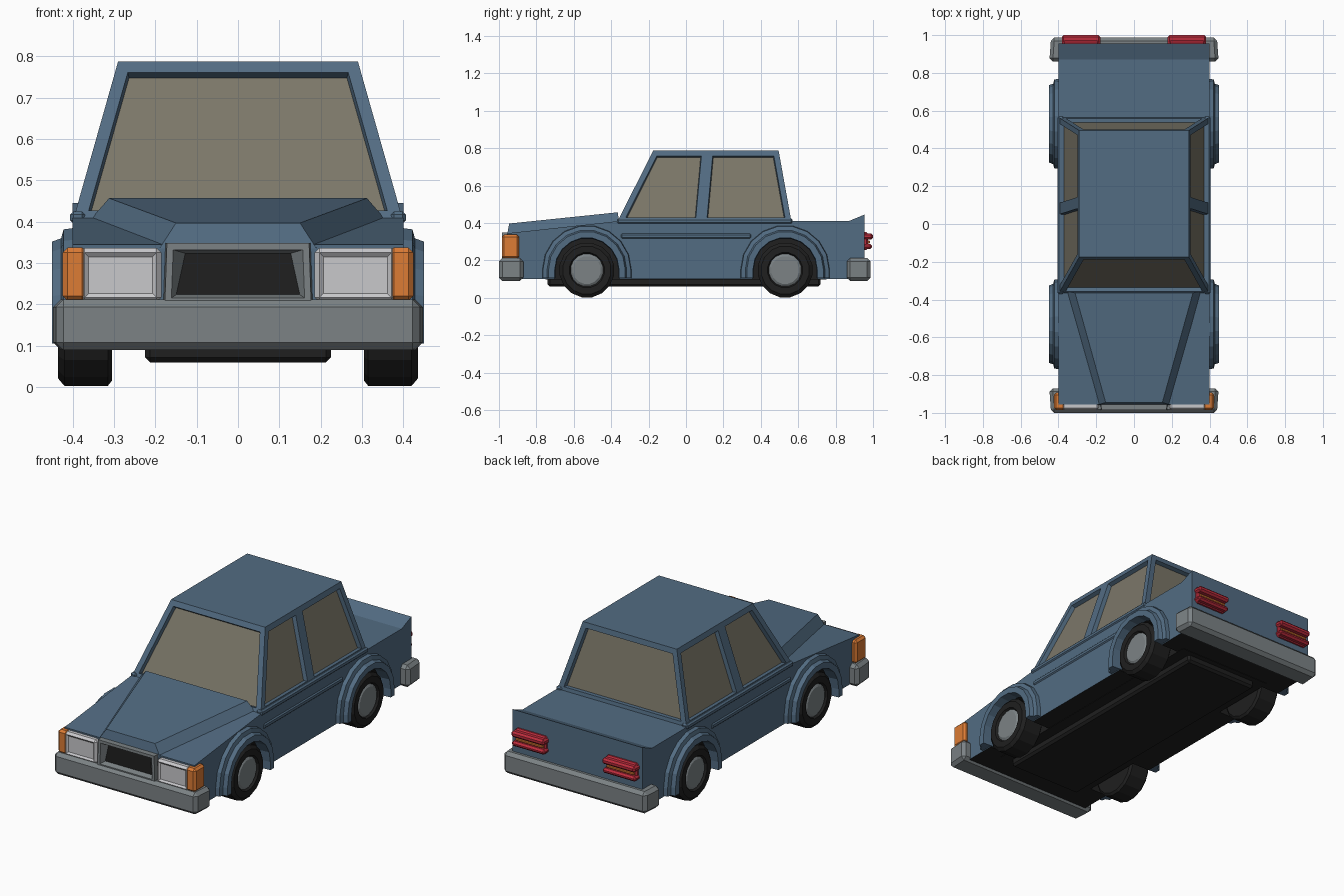
import bpy, bmesh, math
from mathutils import Vector, Matrix

if "Cube" in bpy.data.objects:
    bpy.data.objects.remove(bpy.data.objects["Cube"])


def material(name, r, g, b):
    m = bpy.data.materials.new(name)
    m.diffuse_color = (r, g, b, 1)
    m.use_nodes = True
    m.node_tree.nodes["Principled BSDF"].inputs["Base Color"].default_value = m.diffuse_color
    return m


BLUE = material("blue paint", 0.085, 0.15, 0.225)
GLASS = material("tinted glass", 0.20, 0.185, 0.14)
BLACK = material("black rubber", 0.014, 0.014, 0.014)
GREY = material("grey metal", 0.20, 0.225, 0.235)
LAMP = material("white lamp", 0.58, 0.58, 0.60)
ORANGE = material("orange lamp", 0.72, 0.20, 0.035)
RED = material("red lamp", 0.50, 0.025, 0.045)

WHEELS = (-0.53, 0.53)


def finish(bm, name, *mats):
    bmesh.ops.recalc_face_normals(bm, faces=bm.faces)
    me = bpy.data.meshes.new(name)
    bm.to_mesh(me)
    bm.free()
    for m in mats:
        me.materials.append(m)
    ob = bpy.data.objects.new(name, me)
    bpy.context.collection.objects.link(ob)
    return ob


def mirror(ob):
    mod = ob.modifiers.new("mirror", "MIRROR")
    mod.use_axis[0] = True
    return ob


def bevel(bm, width, segments=1):
    bmesh.ops.bevel(bm, geom=bm.edges[:], offset=width, segments=segments,
                    profile=0.5, affect="EDGES")


def box(name, x, y, z, mat, w=0.0):
    bm = bmesh.new()
    bmesh.ops.create_cube(bm, size=1)
    for v in bm.verts:
        v.co = [(a + b) / 2 + c * (b - a) for (a, b), c in zip((x, y, z), v.co)]
    if w:
        bevel(bm, w)
    return finish(bm, name, mat)


def loft(bm, rings, caps=True):
    """Skin closed rings of points, in order."""
    vs = [[bm.verts.new(p) for p in r] for r in rings]
    for a, b in zip(vs, vs[1:]):
        n = len(a)
        for i in range(n):
            bm.faces.new((a[i], a[(i + 1) % n], b[(i + 1) % n], b[i]))
    if caps:
        bm.faces.new(vs[0])
        bm.faces.new(vs[-1])


# Lower body: side profile with wheel openings, extruded across
profile = [(-0.95, 0.10)]
for cy in WHEELS:
    for i in range(13):
        a = math.radians(195 - 17.5 * i)
        profile.append((cy + 0.18 * math.cos(a), 0.147 + 0.18 * math.sin(a)))
        if i in (0, 12):
            profile[-1] = (profile[-1][0], 0.10)
profile += [(0.86, 0.10), (0.955, 0.13), (0.955, 0.445), (0.87, 0.41),
            (-0.36, 0.41), (-0.955, 0.345)]
bm = bmesh.new()
loft(bm, [[(s * 0.4, y, z) for y, z in profile] for s in (-1, 1)])
bmesh.ops.recalc_face_normals(bm, faces=bm.faces)
for f in bm.faces:
    c = f.calc_center_median()
    near = min(math.hypot(c.y - w, c.z - 0.147) for w in WHEELS) < 0.185
    if abs(f.normal.x) < 0.5 and (near or f.normal.z < -0.5):
        f.material_index = 1
finish(bm, "body", BLUE, BLACK)

# Inner wheel housing and underfloor
box("wheel_housing", (-0.29, 0.29), (-0.75, 0.75), (0.098, 0.34), BLACK)
box("underfloor", (-0.225, 0.225), (-0.74, 0.72), (0.06, 0.12), BLACK, 0.012)

# Raised wedge hood
bm = bmesh.new()
loft(bm, [[(-0.37, -0.355, 0.39), (0.37, -0.355, 0.39), (0.19, -0.957, 0.335), (-0.19, -0.957, 0.335)],
          [(-0.312, -0.365, 0.457), (0.312, -0.365, 0.457), (0.15, -0.945, 0.397), (-0.15, -0.945, 0.397)]])
finish(bm, "hood", BLUE)

# Cabin: tapered block with recessed windows
bm = bmesh.new()
low, top = (-0.37, 0.08, 0.565), (-0.175, 0.115, 0.495)
loft(bm, [[(-x, y, z) for y in ys] + [(x, y, z) for y in reversed(ys)]
          for x, z, ys in ((0.40, 0.40, low), (0.29, 0.788, top))])
bmesh.ops.recalc_face_normals(bm, faces=bm.faces)
panes = [f for f in bm.faces if abs(f.normal.z) < 0.9]
bmesh.ops.inset_individual(bm, faces=panes, thickness=0.03, depth=0, use_even_offset=True)
bmesh.ops.inset_individual(bm, faces=panes, thickness=0.004, depth=-0.022, use_even_offset=True)
for f in panes:
    f.material_index = 1
finish(bm, "cabin", BLUE, GLASS)

# Side trim: window sill and door crease
mirror(box("window_sill", (0.37, 0.406), (-0.37, 0.57), (0.395, 0.425), BLUE, 0.008))
mirror(box("door_crease", (0.38, 0.406), (-0.35, 0.35), (0.315, 0.345), BLUE, 0.008))

for cy, end in zip(WHEELS, ("front", "rear")):
    # Wheel arch flare: cross-section swept over the wheel
    section = [(0.24, 0.385), (0.235, 0.422), (0.213, 0.428), (0.205, 0.45), (0.172, 0.45), (0.168, 0.385)]
    arc = [(math.cos(math.pi * i / 9), math.sin(math.pi * i / 9)) for i in range(10)]
    rings = [[(x, cy + r * c, 0.15 + r * s) for r, x in section] for c, s in arc]
    rings.insert(0, [(x, cy + r, 0.105) for r, x in section])
    rings.append([(x, cy - r, 0.105) for r, x in section])
    bm = bmesh.new()
    loft(bm, rings)
    mirror(finish(bm, end + "_wheel_arch", BLUE))

    # Tyre and hub turned from a small profile
    def turned(name, prof, mat, n=16):
        bm = bmesh.new()
        loft(bm, [[(x, cy + r * math.cos(2 * math.pi * (i + 0.5) / n),
                    0.148 + r * math.sin(2 * math.pi * (i + 0.5) / n)) for i in range(n)]
                  for x, r in prof])
        return mirror(finish(bm, name, mat))
    turned(end + "_tyre", [(0.305, 0.135), (0.315, 0.148), (0.42, 0.148), (0.435, 0.13),
                           (0.435, 0.095), (0.42, 0.085)], BLACK)
    turned(end + "_hub", [(0.41, 0.09), (0.424, 0.088), (0.432, 0.075)], GREY)

# Bumpers: tapered beams with wrapped ends
for name, y in (("front_bumper", (-1.0, -0.87)), ("rear_bumper", (0.86, 0.987))):
    ob = box(name, (-0.447, 0.447), y, (0.09, 0.212), GREY, 0.018)
    for v in ob.data.vertices:
        if abs(v.co.y) > 0.94:
            v.co.x *= 0.985

# Headlights with inset lens, and orange corner indicators
bm = bmesh.new()
bmesh.ops.create_cube(bm, size=1)
bmesh.ops.transform(bm, verts=bm.verts, matrix=Matrix.Translation((0.284, -0.955, 0.271))
                    @ Matrix.Diagonal((0.198, 0.06, 0.132, 1)))
bevel(bm, 0.012)
face = [min(bm.faces, key=lambda f: f.calc_center_median().y)]
bmesh.ops.inset_individual(bm, faces=face, thickness=0.014, depth=-0.008)
mirror(finish(bm, "headlight", LAMP))
mirror(box("front_indicator", (0.365, 0.424), (-0.985, -0.892), (0.208, 0.338), ORANGE, 0.012))

# Grille: flared frame with dark recess
bm = bmesh.new()
loft(bm, [[(-w - 0.005, y, 0.2), (w + 0.005, y, 0.2), (w, y, 0.348), (-w, y, 0.348)]
          for w, y in ((0.178, -0.93), (0.172, -0.985))])
bm.faces.ensure_lookup_table()
bmesh.ops.recalc_face_normals(bm, faces=bm.faces)
face = [min(bm.faces, key=lambda f: f.calc_center_median().y)]
bmesh.ops.inset_individual(bm, faces=face, thickness=0.022, depth=0)
bmesh.ops.inset_individual(bm, faces=face, thickness=0.012, depth=-0.03)
face[0].material_index = 1
for v in face[0].verts:
    v.co.x *= 0.98 if v.co.z < 0.27 else 0.86
finish(bm, "grille", GREY, BLACK)

# Tail lights: two red bars with an orange strip between, on a red base
mirror(box("tail_light_base", (0.185, 0.375), (0.94, 0.972), (0.255, 0.352), RED, 0.008))
mirror(box("tail_light_upper", (0.178, 0.382), (0.945, 1.0), (0.312, 0.345), RED, 0.01))
mirror(box("tail_light_lower", (0.178, 0.382), (0.945, 0.995), (0.26, 0.288), RED, 0.01))
mirror(box("tail_light_strip", (0.195, 0.365), (0.95, 0.983), (0.291, 0.305), ORANGE, 0.003))
